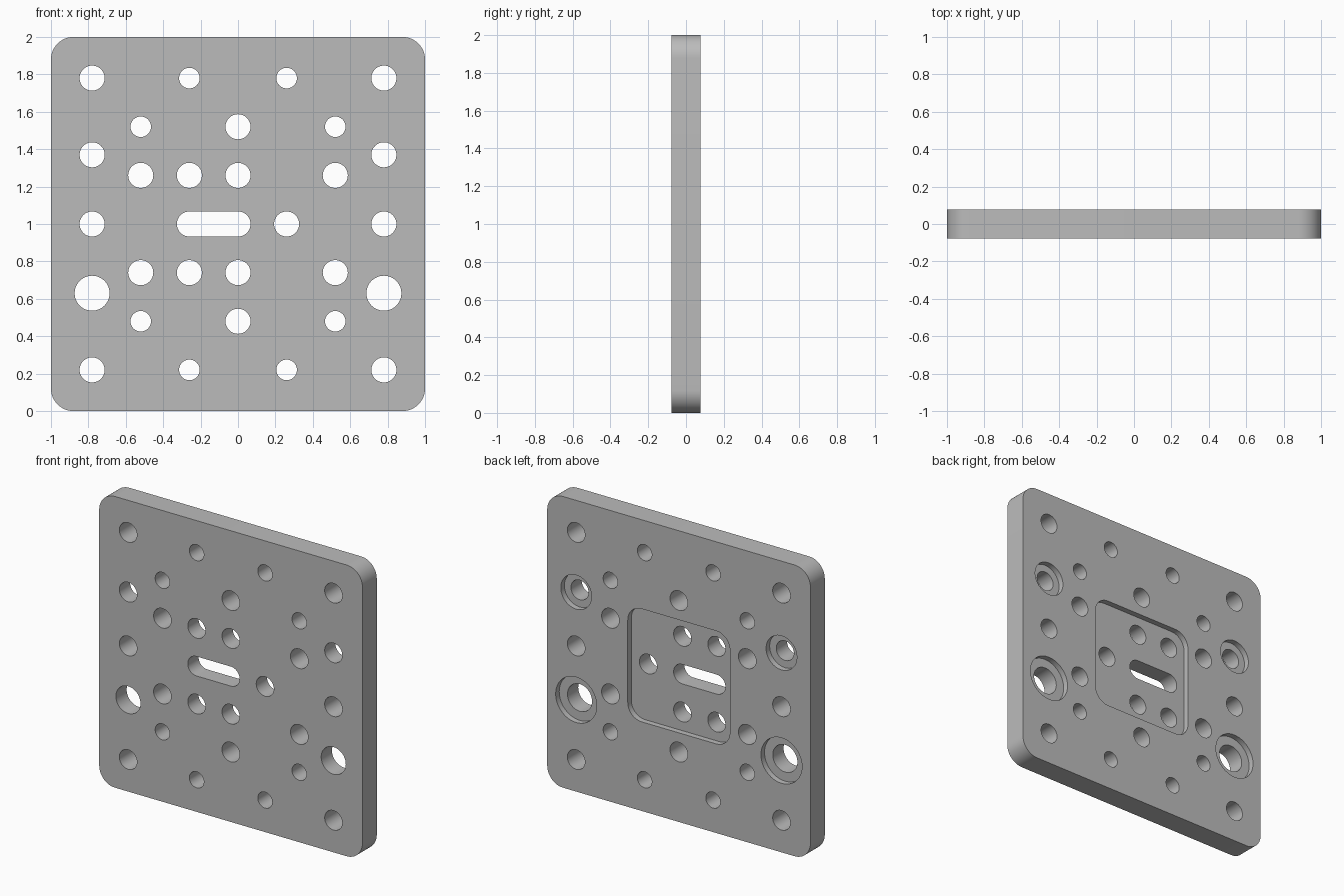
import bpy
import bmesh
from math import sin, cos, pi, radians

cube = bpy.data.objects.get("Cube")
if cube:
    bpy.data.objects.remove(cube, do_unlink=True)

HALF_T = 0.078      # half the plate thickness
PITCH = 0.26        # hole grid spacing
FLOOR = 0.039       # y of recess floors on the back
R_SMALL, R_MID, R_LARGE = 0.055, 0.067, 0.0935
OFFSET = 0.37       # height of the counterbored holes from centre


def rounded_outline(cx, cz, hx, hz, r, steps=12):
    """Rounded rectangle in the xz plane; a circle when hx = hz = r."""
    pts = []
    for q, (sx, sz) in enumerate([(1, 1), (-1, 1), (-1, -1), (1, -1)]):
        for i in range(steps + 1):
            a = (q + i / steps) * pi / 2
            p = (cx + sx * (hx - r) + r * cos(a), cz + sz * (hz - r) + r * sin(a))
            if not pts or abs(p[0] - pts[-1][0]) + abs(p[1] - pts[-1][1]) > 1e-5:
                pts.append(p)
    if abs(pts[0][0] - pts[-1][0]) + abs(pts[0][1] - pts[-1][1]) < 1e-5:
        pts.pop()
    return pts


def make_prisms(name, outlines, y0, y1):
    """One object holding every outline extruded from y0 to y1."""
    bm = bmesh.new()
    for pts in outlines:
        face = bm.faces.new([bm.verts.new((x, y0, z + 1)) for x, z in pts])
        ext = bmesh.ops.extrude_face_region(bm, geom=[face], use_keep_orig=True)
        moved = [g for g in ext["geom"] if isinstance(g, bmesh.types.BMVert)]
        bmesh.ops.translate(bm, verts=moved, vec=(0, y1 - y0, 0))
    bmesh.ops.recalc_face_normals(bm, faces=bm.faces)
    mesh = bpy.data.meshes.new(name)
    bm.to_mesh(mesh)
    bm.free()
    obj = bpy.data.objects.new(name, mesh)
    bpy.context.collection.objects.link(obj)
    return obj


def circle(x, z, r):
    return rounded_outline(x, z, r, r, r)


# Plate body
plate = make_prisms("mounting_plate", [rounded_outline(0, 0, 1, 1, 0.12)], -HALF_T, HALF_T)

# Through holes, given in grid steps and mirrored top to bottom
holes = [rounded_outline(-PITCH / 2, 0, PITCH / 2 + R_MID, R_MID, R_MID),
         circle(PITCH, 0, R_MID)]
for s in (-1, 1):
    for gx, gz in [(-3, 3), (3, 3), (0, 2), (-2, 1), (-1, 1), (0, 1), (2, 1)]:
        holes.append(circle(gx * PITCH, s * gz * PITCH, R_MID))
    for gx, gz in [(-1, 3), (1, 3), (-2, 2), (2, 2)]:
        holes.append(circle(gx * PITCH, s * gz * PITCH, R_SMALL))

# Side holes, with counterbores and a square pocket in the back
recesses = [rounded_outline(0, 0, 0.388, 0.388, 0.105)]
for s in (-1, 1):
    x = s * 3 * PITCH
    holes += [circle(x, 0, R_MID), circle(x, OFFSET, R_MID), circle(x, -OFFSET, R_LARGE)]
    recesses += [circle(x, OFFSET, 0.117), circle(x, -OFFSET, 0.156)]

cutters = [make_prisms("recess_cutter", recesses, FLOOR, 0.2),
           make_prisms("hole_cutter", holes, -0.2, 0.2)]

# Cut and tidy
bpy.ops.object.select_all(action="DESELECT")
plate.select_set(True)
bpy.context.view_layer.objects.active = plate
for cutter in cutters:
    cutter.hide_render = True
    mod = plate.modifiers.new(cutter.name, "BOOLEAN")
    mod.operation = "DIFFERENCE"
    mod.solver = "EXACT"
    mod.object = cutter
    bpy.ops.object.modifier_apply(modifier=mod.name)
    bpy.data.objects.remove(cutter, do_unlink=True)

# Plain grey metal
grey = bpy.data.materials.new("plain_grey")
grey.use_nodes = True
colour = (0.5, 0.5, 0.5, 1)
grey.diffuse_color = colour
grey.node_tree.nodes["Principled BSDF"].inputs["Base Color"].default_value = colour
plate.data.materials.clear()
plate.data.materials.append(grey)
bpy.ops.object.shade_smooth_by_angle(angle=radians(30))
